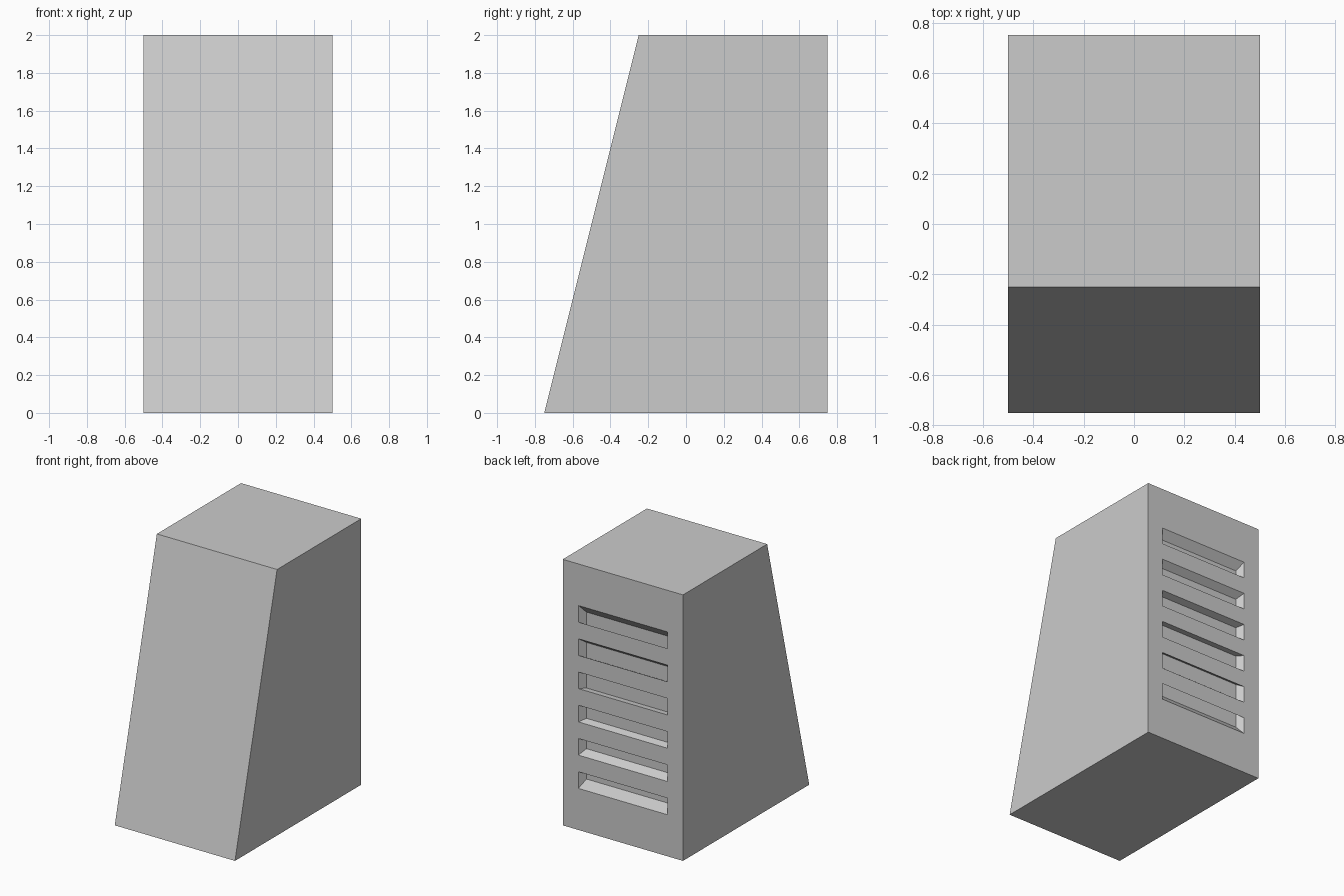
import bpy, bmesh

if "Cube" in bpy.data.objects:
    bpy.data.objects.remove(bpy.data.objects["Cube"])

BACK = 0.75        # y of the vertical back face
HALF_W = 0.37      # half width of a vent slot
SLOT_H = 0.125
PITCH = 0.25
DEPTH = 0.05
TAPER = 0.087      # slot floors shrink by this much toward the panel centre (z = 1)


def finish(name, bm):
    bmesh.ops.recalc_face_normals(bm, faces=bm.faces)
    mesh = bpy.data.meshes.new(name)
    bm.to_mesh(mesh)
    bm.free()
    obj = bpy.data.objects.new(name, mesh)
    bpy.context.collection.objects.link(obj)
    return obj


def bridge(bm, loop_a, loop_b):
    """Closed solid between two matching outlines."""
    a = [bm.verts.new(p) for p in loop_a]
    b = [bm.verts.new(p) for p in loop_b]
    bm.faces.new(a)
    bm.faces.new(b[::-1])
    n = len(a)
    for i in range(n):
        j = (i + 1) % n
        bm.faces.new((a[i], b[i], b[j], a[j]))


# Wedge-fronted cabinet body: side profile swept across x
profile = [(-0.75, 0), (BACK, 0), (BACK, 2), (-0.25, 2)]
bm = bmesh.new()
bridge(bm, [(-0.5, y, z) for y, z in profile], [(0.5, y, z) for y, z in profile])
body = finish("cabinet_body", bm)


# Vent slots: six recesses whose floors converge on the panel centre
def slot_outline(centre, depth):
    s = 1 - TAPER * depth / DEPTH
    lo, hi = centre - SLOT_H / 2, centre + SLOT_H / 2
    return [(x * s, BACK - depth, 1 + (z - 1) * s)
            for x, z in ((-HALF_W, lo), (HALF_W, lo), (HALF_W, hi), (-HALF_W, hi))]


bm = bmesh.new()
for i in range(6):
    centre = 1 + (i - 2.5) * PITCH
    bridge(bm, slot_outline(centre, -0.02), slot_outline(centre, DEPTH))
cutter = finish("vent_cutter", bm)
cutter.hide_render = True

cut = body.modifiers.new("vents", 'BOOLEAN')
cut.operation = 'DIFFERENCE'
cut.solver = 'EXACT'
cut.object = cutter
bpy.context.view_layer.objects.active = body
body.select_set(True)
bpy.ops.object.modifier_apply(modifier=cut.name)
bpy.data.objects.remove(cutter)
